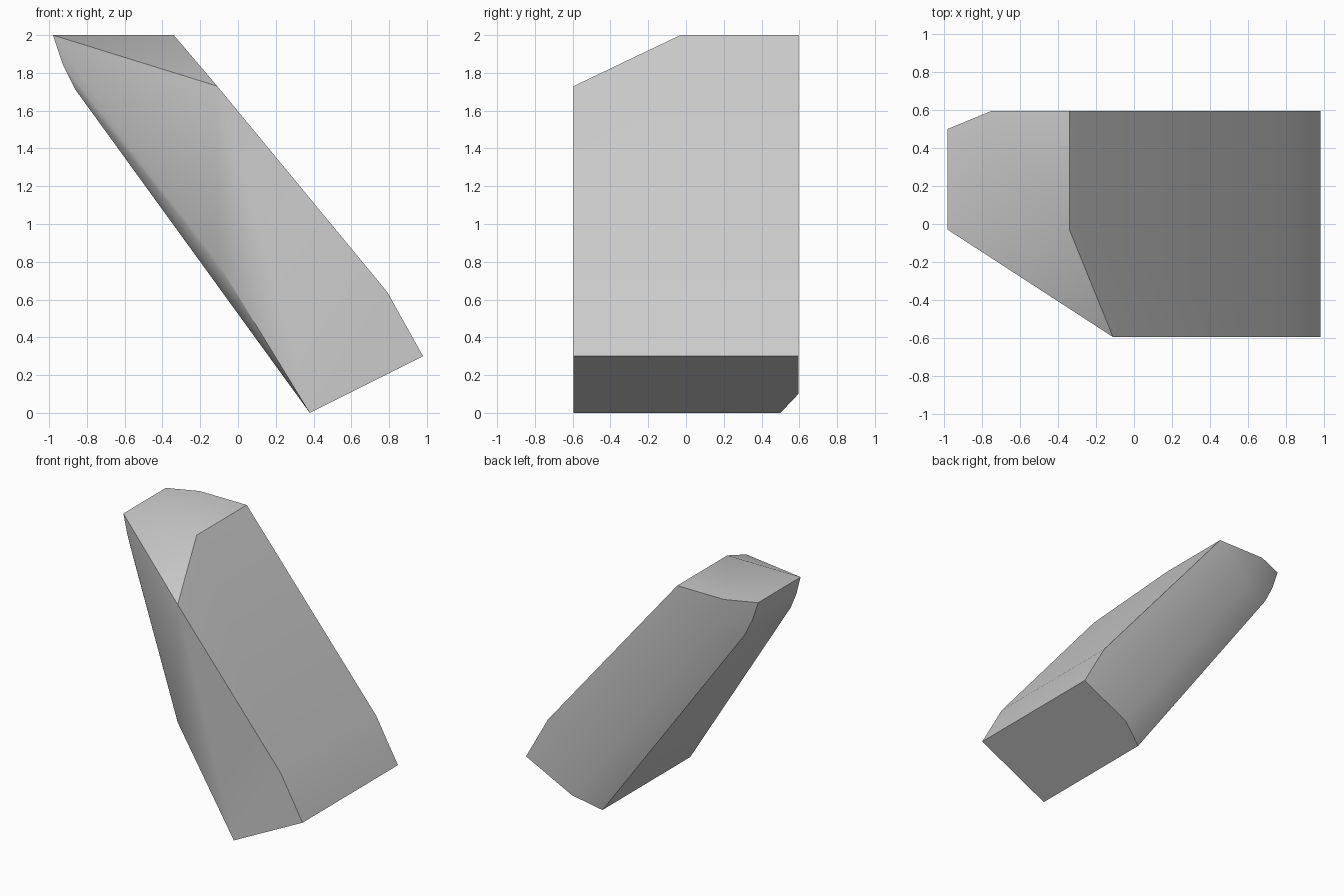
import bpy, bmesh, math

cube = bpy.data.objects.get("Cube")
if cube:
    bpy.data.objects.remove(cube, do_unlink=True)

W = 0.595  # half width

# Flat foot of the leaning block, with its back lower corner cut off
foot = [(0.38, -W, 0), (0.98, -W, 0.3), (0.98, W, 0.3),
        (0.58, W, 0.1), (0.38, 0.5, 0)]
# Shallow bend across the upper slope
bend = [(0.79, -W, 0.64), (0.79, W, 0.64)]
# Cut-off front corner
front_cut = [(-0.11, -W, 1.73), (-0.11, -W, 0.8)]
# Level top
top = [(-0.34, -0.03, 2), (-0.34, W, 2), (-0.75, W, 2),
       (-0.98, 0.5, 2), (-0.98, -0.03, 2)]
# Rounded tip under the overhang, and the end of the back chamfer
tip = [(-0.93, 0.5, 1.85), (-0.86, 0.5, 1.71), (-0.93, -0.05, 1.85),
       (-0.86, -0.08, 1.71), (-0.6, W, 1.72)]

# The block is convex, so its skin is the hull of its corners
bm = bmesh.new()
for p in foot + bend + front_cut + top + tip:
    bm.verts.new(p)
bmesh.ops.convex_hull(bm, input=bm.verts[:])
bmesh.ops.dissolve_limit(bm, angle_limit=math.radians(1),
                         verts=bm.verts[:], edges=bm.edges[:])
bmesh.ops.recalc_face_normals(bm, faces=bm.faces[:])
mesh = bpy.data.meshes.new("leaning_block")
bm.to_mesh(mesh)
bm.free()

block = bpy.data.objects.new("leaning_block", mesh)
bpy.context.scene.collection.objects.link(block)

# Plain grey stone
grey = bpy.data.materials.new("light_grey")
grey.use_nodes = True
color = (0.6, 0.6, 0.6, 1)
grey.diffuse_color = color
grey.node_tree.nodes["Principled BSDF"].inputs["Base Color"].default_value = color
mesh.materials.append(grey)

# Soft shading over the shallow bends, crisp main edges
bpy.ops.object.select_all(action="DESELECT")
block.select_set(True)
bpy.context.view_layer.objects.active = block
bpy.ops.object.shade_smooth_by_angle(angle=math.radians(35))
